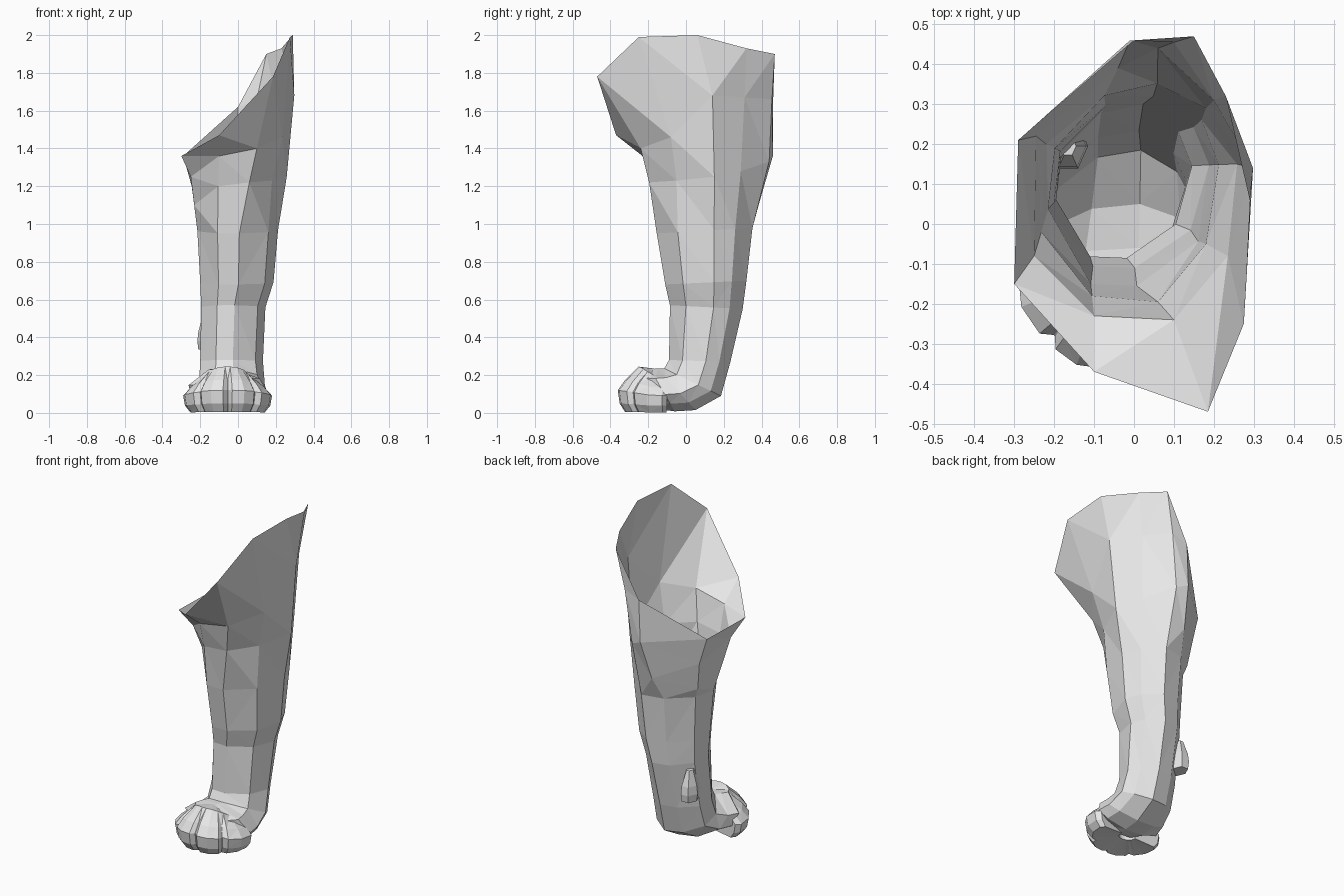
import bpy, bmesh, math

if "Cube" in bpy.data.objects:
    bpy.data.objects.remove(bpy.data.objects["Cube"])

fur = bpy.data.materials.new("light grey")
fur.diffuse_color = (0.8, 0.8, 0.8, 1)
fur.use_nodes = True
fur.node_tree.nodes["Principled BSDF"].inputs["Base Color"].default_value = fur.diffuse_color


def loft(name, rings, cap_start=True, cap_end=True):
    """Skin a list of equal-length point rings with flat faces."""
    bm = bmesh.new()
    rows = [[bm.verts.new(p) for p in ring] for ring in rings]
    n = len(rows[0])
    for a, b in zip(rows, rows[1:]):
        for i in range(n):
            j = (i + 1) % n
            bm.faces.new((a[i], a[j], b[j], b[i]))
    if cap_start:
        bm.faces.new(rows[0][::-1])
    if cap_end:
        bm.faces.new(rows[-1])
    bmesh.ops.recalc_face_normals(bm, faces=bm.faces)
    bmesh.ops.triangulate(bm, faces=[f for f in bm.faces if len(f.verts) == 4])
    me = bpy.data.meshes.new(name)
    bm.to_mesh(me)
    bm.free()
    me.materials.append(fur)
    ob = bpy.data.objects.new(name, me)
    bpy.context.collection.objects.link(ob)
    return ob


# slanted open rim of the shoulder, then the two rings below it
rim = [(-.30, -.15, 1.36), (-.10, -.37, 1.47), (.185, -.47, 1.78), (.275, -.25, 1.99),
       (.29, .06, 2.0), (.23, .32, 1.93), (.15, .47, 1.90), (0, .46, 1.62), (-.29, .21, 1.36)]
shoulder = [(-.25, -.08, 1.25), (-.10, -.23, 1.36), (.10, -.24, 1.40), (.235, -.08, 1.46),
            (.298, .14, 1.68), (.20, .31, 1.67), (.10, .455, 1.66), (-.01, .46, 1.36), (-.245, .22, 1.2)]
elbow = [(-.232, -.02, 1.10), (-.105, -.18, 1.20), (.06, -.195, 1.22), (.18, -.05, 1.23),
         (.258, .15, 1.25), (.18, .29, 1.28), (.06, .44, 1.33), (-.04, .39, 1.12), (-.22, .2, 1.03)]

# cross-section of the shaft: across (x) and front-to-back, 0..1
section = [(0, .38), (.25, .01), (.52, 0), (.88, .22), (1, .60),
           (.90, .82), (.64, 1), (.33, .94), (.04, .68)]

# x range, front point (y, z), back point (y, z): down the shaft, round into the paw
stations = [(-.215, .212, -.155, .95, .352, .98),
            (-.20, .188, -.11, .68, .32, .70),
            (-.195, .145, -.085, .57, .30, .55),
            (-.20, .132, -.09, .28, .235, .27),
            (-.205, .142, -.115, .235, .185, .09),
            (-.235, .155, -.15, .235, .05, .015),
            (-.262, .165, -.19, .232, -.06, .008),
            (-.20, .10, -.24, .23, -.14, .02)]


def ring(x0, x1, yf, zf, yb, zb):
    return [(x0 + u * (x1 - x0), yf + v * (yb - yf), zf + v * (zb - zf)) for u, v in section]


loft("leg", [rim, shoulder, elbow] + [ring(*s) for s in stations], cap_start=False)

# four toes: a fan of radial slices, pinched in where two toes meet
profile = [(.05, .235), (.13, .245), (.205, .175), (.245, .12), (.235, .05), (.205, .004), (.05, .02)]
toe_edges = [-96, -43, 0, 43, 96]
pinch = [(.01, .88), (.14, .98), (.5, 1.01), (.86, .98), (.99, .88)]
slices = []
for a0, a1 in zip(toe_edges, toe_edges[1:]):
    for t, k in pinch:
        a = math.radians(a0 + t * (a1 - a0))
        drop = 1 - .24 * abs(math.sin(a)) ** 3
        pts = []
        for r, z in profile:
            q = r * k if r > .14 else r
            pts.append((-.055 + q * .98 * math.sin(a), -.12 - q * 1.01 * math.cos(a), z * drop))
        slices.append(pts)
loft("toes", slices)

# dewclaw on the inner rear of the shaft
loft("dewclaw", [[(-.165 + r * math.cos(k * math.pi / 3), .195 + 1.3 * r * math.sin(k * math.pi / 3), z)
                  for k in range(6)] for r, z in ((.02, .52), (.045, .43), (.05, .38), (.045, .335))])

# flat shading throughout
for ob in bpy.data.objects:
    for p in ob.data.polygons:
        p.use_smooth = False
